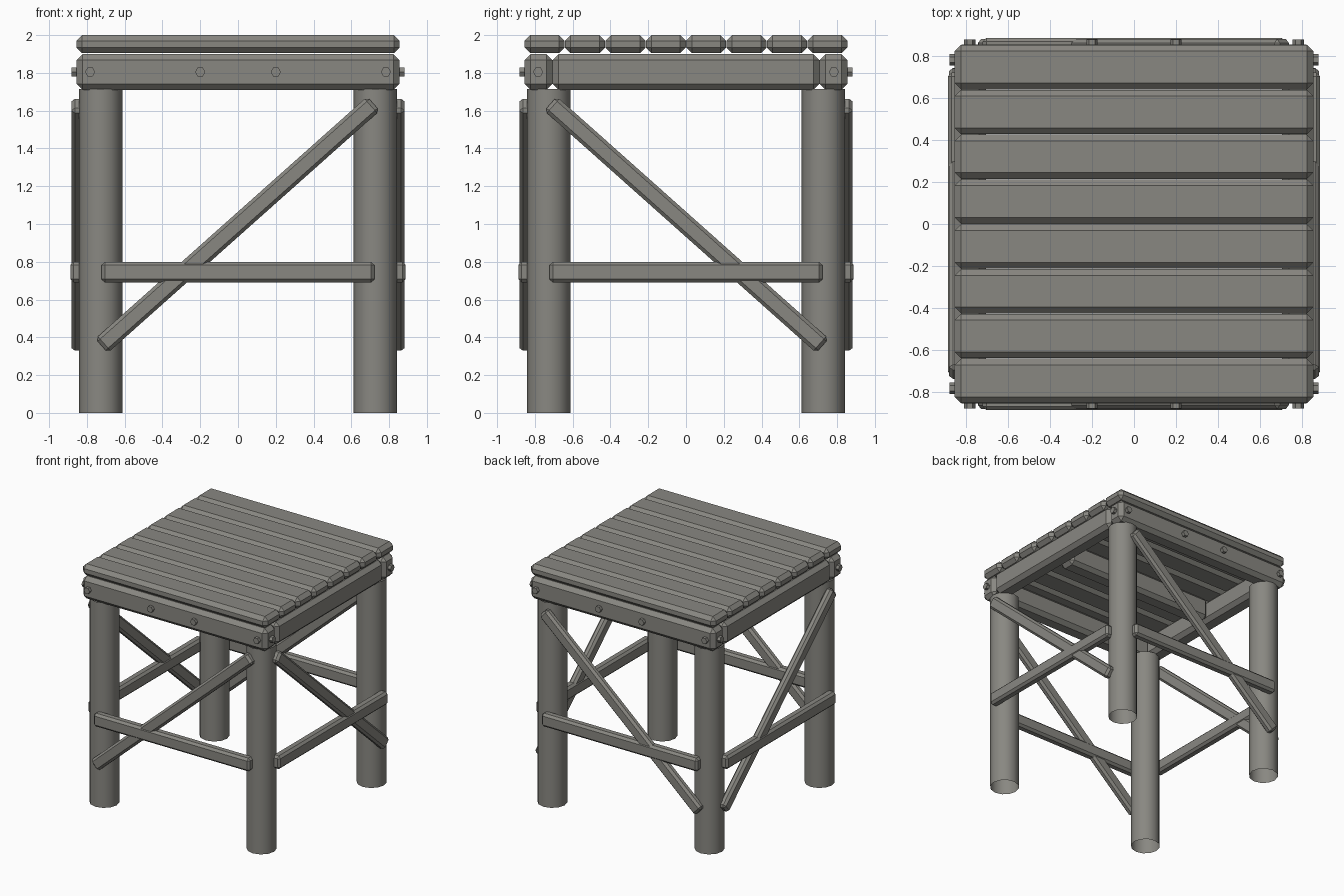
import bpy
import bmesh
from math import atan2, hypot, pi
from mathutils import Matrix, Vector

cube = bpy.data.objects.get("Cube")
if cube:
    bpy.data.objects.remove(cube, do_unlink=True)

TONE = (0.25, 0.245, 0.222, 1)
wood = bpy.data.materials.new("weathered grey")
wood.use_nodes = True
wood.diffuse_color = TONE
wood.node_tree.nodes["Principled BSDF"].inputs["Base Color"].default_value = TONE


def add_object(name, bm, matrix):
    mesh = bpy.data.meshes.new(name)
    bm.to_mesh(mesh)
    bm.free()
    mesh.materials.append(wood)
    obj = bpy.data.objects.new(name, mesh)
    obj.matrix_world = matrix
    bpy.context.collection.objects.link(obj)
    return obj


def board(name, size, centre, chamfer, turn=Matrix()):
    """Box with chamfered edges."""
    bm = bmesh.new()
    bmesh.ops.create_cube(bm, size=1)
    bmesh.ops.scale(bm, vec=size, verts=bm.verts)
    bmesh.ops.bevel(bm, geom=bm.edges[:], offset=chamfer, segments=1,
                    affect='EDGES', profile=0.5)
    return add_object(name, bm, Matrix.Translation(centre) @ turn)


def rod(name, radius, depth, sides, centre, turn=Matrix(), capped=True):
    bm = bmesh.new()
    bmesh.ops.create_cone(bm, cap_ends=capped, segments=sides, radius1=radius,
                          radius2=radius, depth=depth)
    for face in bm.faces:
        face.smooth = not capped
    return add_object(name, bm, Matrix.Translation(centre) @ turn)


# Table top of eight planks
WIDTH, COUNT = 1.71, 8
pitch = WIDTH / COUNT
for i in range(COUNT):
    y = (i + 0.5) * pitch - WIDTH / 2
    board(f"top_plank_{i + 1}", (WIDTH, pitch - 0.002, 0.096), (0, y, 1.952), 0.03)

# Frame under the top, with a middle joist
BEAM, BEAM_Z, BEAM_H = 0.148, 1.805, 0.19
edge = (WIDTH - BEAM) / 2
for s, end, side in ((-1, "front", "right"), (1, "back", "left")):
    board(f"{end}_beam", (WIDTH, BEAM, BEAM_H), (0, s * edge, BEAM_Z), 0.032)
    board(f"{side}_beam", (BEAM, WIDTH - 2 * BEAM, BEAM_H), (s * edge, 0, BEAM_Z), 0.032)
board("middle_joist", (WIDTH - 2 * BEAM, BEAM, BEAM_H), (0, 0, BEAM_Z), 0.03)

# Hexagonal bolt heads
lay_y = Matrix.Rotation(pi / 2, 4, 'X') @ Matrix.Rotation(pi / 2, 4, 'Z')
lay_x = Matrix.Rotation(pi / 2, 4, 'Y')
for s, end, side in ((-1, "front", "right"), (1, "back", "left")):
    for x in (-0.783, -0.2, 0.2, 0.783):
        rod(f"{end}_bolt", 0.027, 0.05, 6, (x, s * 0.856, BEAM_Z), lay_y)
    for y in (-0.783, 0.783):
        rod(f"{side}_bolt", 0.027, 0.05, 6, (s * 0.856, y, BEAM_Z), lay_x)

# Round hollow legs
LEG, LEG_TOP = 0.727, 1.715
for sx, side in ((-1, "right"), (1, "left")):
    for sy, end in ((-1, "front"), (1, "back")):
        rod(f"{end}_{side}_leg", 0.115, LEG_TOP, 12,
            (sx * LEG, sy * LEG, LEG_TOP / 2), capped=False)

# Rails and diagonal braces: same pair on every side
low, high = Vector((-0.722, 0.355)), Vector((0.717, 1.637))
run = high - low
mid = (low + high) / 2
tilt = Matrix.Rotation(-atan2(run.y, run.x), 4, 'Y')
quarter = Matrix.Rotation(-pi / 2, 4, 'Z')
for s, end, side in ((-1, "front", "right"), (1, "back", "left")):
    for name, turn in ((end, Matrix()), (side, quarter)):
        out = s * 0.85
        rail = board(f"{name}_rail", (1.445, 0.076, 0.11), (0, out, 0.745), 0.018)
        brace = board(f"{name}_brace", (hypot(*run), 0.064, 0.1),
                      (mid.x, out, mid.y), 0.018, tilt)
        for obj in (rail, brace):
            obj.matrix_world = turn @ obj.matrix_world
